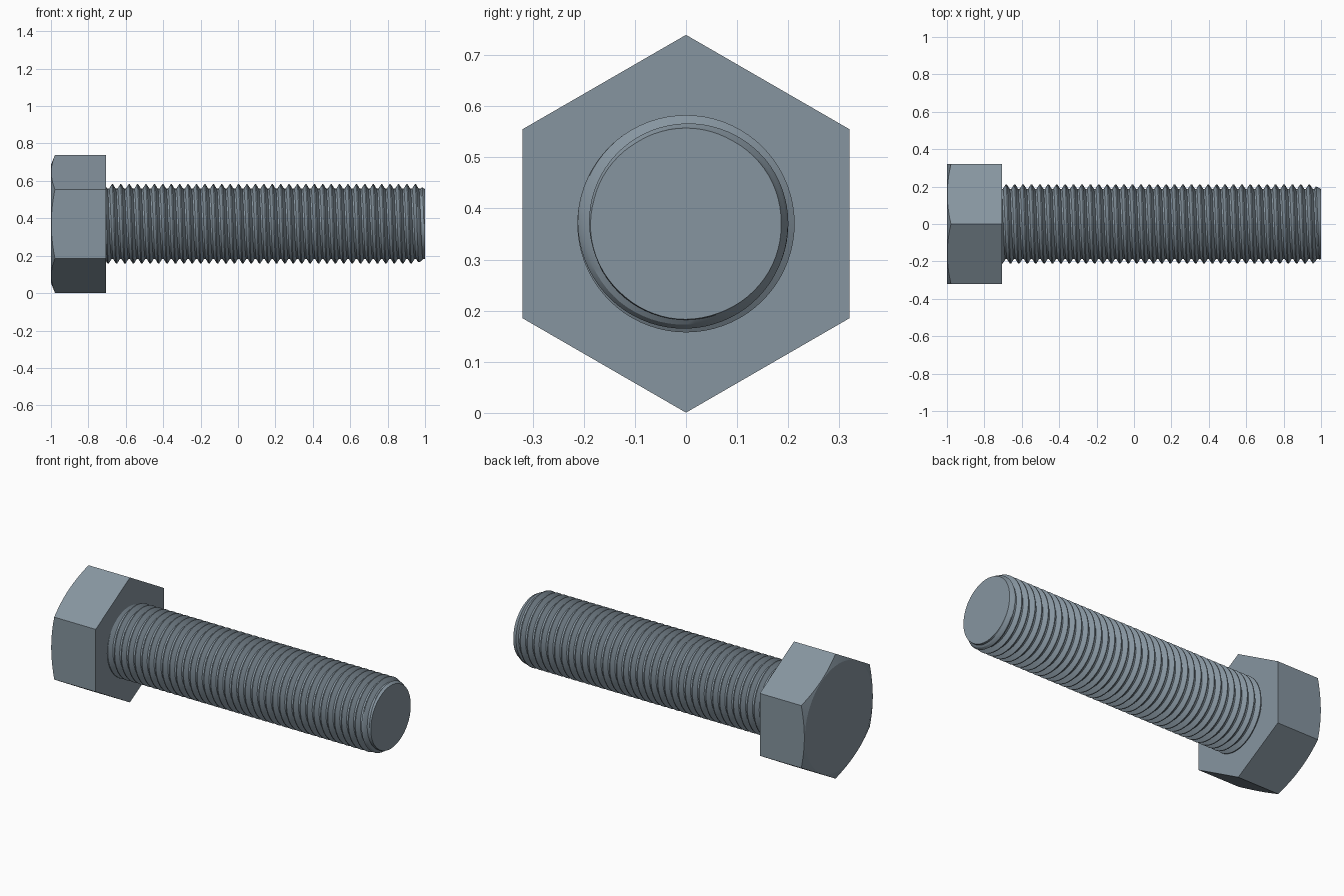
import bpy, bmesh
from math import sin, cos, pi, radians

if "Cube" in bpy.data.objects:
    bpy.data.objects.remove(bpy.data.objects["Cube"])

CZ = 0.37                     # height of the bolt axis
N = 72                        # segments around the axis

steel = bpy.data.materials.new("dark_steel")
steel.diffuse_color = (0.24, 0.30, 0.35, 1)
steel.use_nodes = True
steel.node_tree.nodes["Principled BSDF"].inputs["Base Color"].default_value = steel.diffuse_color


def ring_point(x, r, a):
    return (x, r * cos(a), CZ + r * sin(a))


def finish(bm, name):
    bmesh.ops.recalc_face_normals(bm, faces=bm.faces)
    mesh = bpy.data.meshes.new(name)
    bm.to_mesh(mesh)
    bm.free()
    mesh.materials.append(steel)
    ob = bpy.data.objects.new(name, mesh)
    bpy.context.collection.objects.link(ob)
    bpy.ops.object.select_all(action='DESELECT')
    ob.select_set(True)
    bpy.context.view_layer.objects.active = ob
    bpy.ops.object.shade_smooth_by_angle(angle=radians(18))
    return ob


# Hex head: flats face +-y, conical chamfer makes curved edges on the flats
FLAT, R_TOP, SLOPE = 0.32, 0.316, 0.4
bm = bmesh.new()
under, edge, top = [], [], []
for j in range(N):
    a = 2 * pi * j / N
    off = (a + pi / 6) % (pi / 3) - pi / 6
    r = FLAT / cos(off)
    under.append(bm.verts.new(ring_point(-0.707, r, a)))
    edge.append(bm.verts.new(ring_point(-1 + SLOPE * (r - R_TOP), r, a)))
    top.append(bm.verts.new(ring_point(-1, R_TOP, a)))
for lo, hi in ((under, edge), (edge, top)):
    for j in range(N):
        k = (j + 1) % N
        bm.faces.new((lo[j], lo[k], hi[k], hi[j]))
bm.faces.new(under)
bm.faces.new(top)
finish(bm, "hex_head")

# Threaded shank: a true helix swept from one tooth profile
PITCH, MAJOR, MINOR, TIP = 0.045, 0.2125, 0.188, 0.186
MID = (MAJOR + MINOR) / 2
profile = [(0.0, MINOR), (0.2, MINOR), (0.37, MID), (0.54, MAJOR),
           (0.66, MAJOR), (0.83, MID)]
P = len(profile)
TURNS, X0 = 43, -0.80
bm = bmesh.new()
grid = []
for i in range(TURNS * P):
    turn, p = divmod(i, P)
    row = []
    for j in range(N):
        x = X0 + PITCH * (turn + profile[p][0] + j / N)
        # chamfer at the tip
        r = min(profile[p][1], TIP + 0.6 * max(0, 1 - x))
        row.append(bm.verts.new(ring_point(x, r, 2 * pi * j / N)))
    grid.append(row)


def vert(i, j):
    return grid[i][j] if j < N else grid[i + P][0]


for i in range((TURNS - 1) * P - 1):
    for j in range(N):
        bm.faces.new((vert(i, j), vert(i + 1, j), vert(i + 1, j + 1), vert(i, j + 1)))

# Trim the helix square at both ends and cap it
for x, direction in ((-0.72, -1), (1.0, 1)):
    bmesh.ops.bisect_plane(bm, geom=bm.verts[:] + bm.edges[:] + bm.faces[:],
                           plane_co=(x, 0, CZ), plane_no=(direction, 0, 0),
                           clear_outer=True)
bmesh.ops.delete(bm, geom=[v for v in bm.verts if not v.link_faces], context='VERTS')
bmesh.ops.holes_fill(bm, edges=[e for e in bm.edges if e.is_boundary], sides=0)
finish(bm, "threaded_shank")
